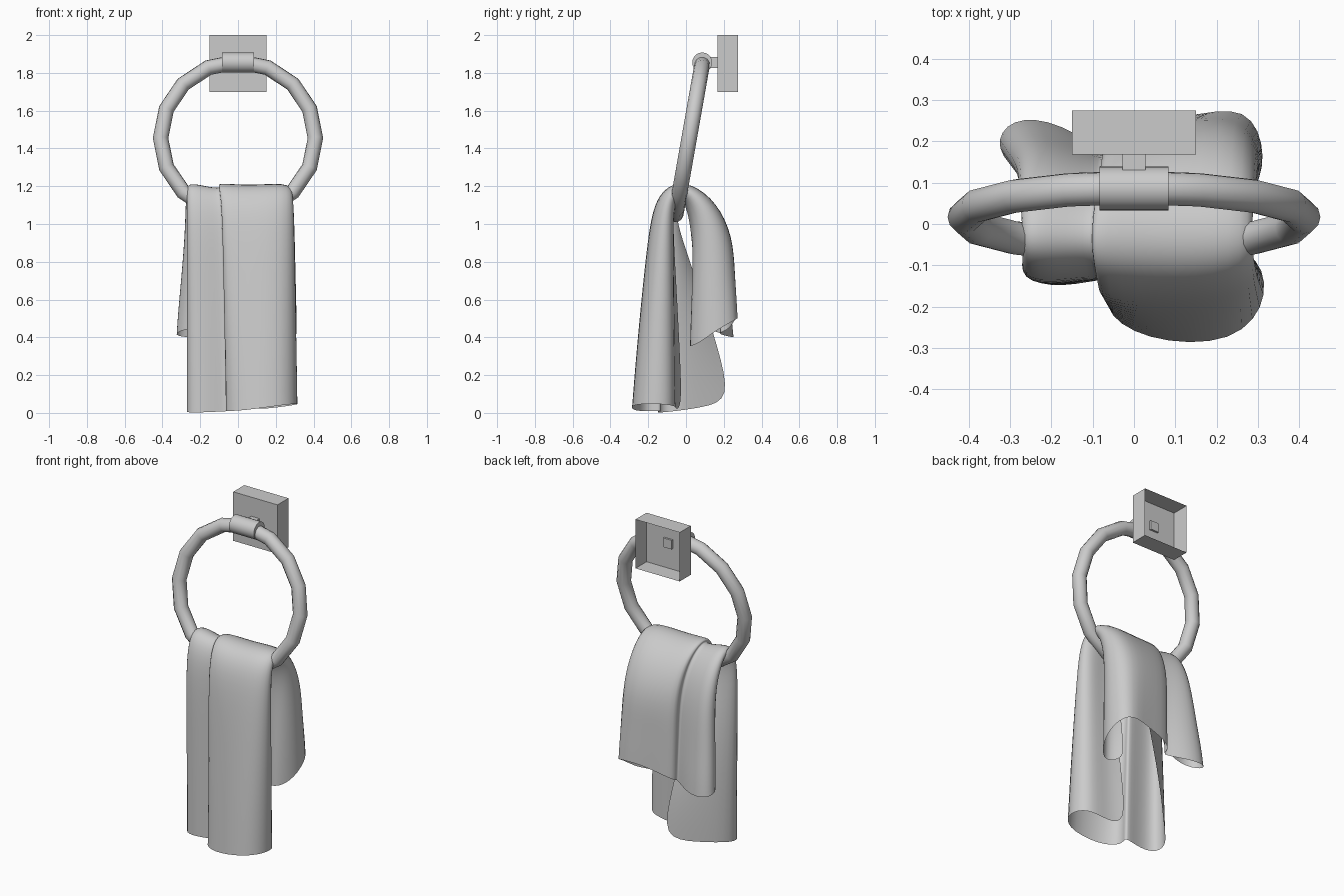
import bpy, bmesh, math
from mathutils import Vector

if "Cube" in bpy.data.objects:
    bpy.data.objects.remove(bpy.data.objects["Cube"])


def add_mesh(name, bm):
    me = bpy.data.meshes.new(name)
    bm.to_mesh(me)
    bm.free()
    ob = bpy.data.objects.new(name, me)
    bpy.context.collection.objects.link(ob)
    return ob


def box(name, lo, hi, open_back=False):
    bm = bmesh.new()
    bmesh.ops.create_cube(bm, size=1)
    lo, hi = Vector(lo), Vector(hi)
    for v in bm.verts:
        v.co = Vector([(lo[i] + hi[i]) / 2 + v.co[i] * (hi[i] - lo[i]) for i in range(3)])
    if open_back:
        bm.normal_update()
        bmesh.ops.delete(bm, geom=[f for f in bm.faces if f.normal.y > 0.9], context='FACES')
    return add_mesh(name, bm)


def smooth(ob, angle):
    bpy.ops.object.select_all(action='DESELECT')
    ob.select_set(True)
    bpy.context.view_layer.objects.active = ob
    bpy.ops.object.shade_smooth_by_angle(angle=math.radians(angle))


# Wall plate (hollow at the back) and stem
box("wall_plate", (-0.15, 0.168, 1.70), (0.15, 0.275, 2.0), open_back=True)
box("stem", (-0.028, 0.10, 1.827), (0.028, 0.18, 1.883))

# Collar holding the ring
bpy.ops.mesh.primitive_cylinder_add(vertices=20, radius=0.053, depth=0.168,
                                    location=(0, 0.086, 1.855), rotation=(0, math.pi / 2, 0))
collar = bpy.context.object
collar.name = "collar"
smooth(collar, 40)

# Tilted sixteen-sided ring
bpy.ops.mesh.primitive_torus_add(major_segments=16, minor_segments=12, major_radius=0.41,
                                 minor_radius=0.041, location=(0, 0.017, 1.455),
                                 rotation=(math.radians(80), 0, 0))
ring = bpy.context.object
ring.name = "ring"
smooth(ring, 40)

# Towel cross-sections, each running right inner edge -> right roll -> fold -> left return
front_hem = [(.04, -.02, .02), (.14, -.06, .02), (.29, -.05, .04), (.335, -.17, .05),
             (.25, -.295, .045), (.02, -.285, .01), (-.09, -.20, .01), (-.03, -.12, .01),
             (-.14, -.15, .005), (-.265, -.15, .0), (-.285, -.05, .01), (-.14, .09, .03),
             (.0, .24, .07)]
front_top = [(x, y, 1.0) for x, y in
             [(.12, -.07), (.18, -.07), (.27, -.065), (.315, -.12), (.25, -.195), (.05, -.195),
              (-.11, -.185), (-.06, -.13), (-.15, -.14), (-.26, -.15), (-.285, -.09),
              (-.2, -.045), (-.08, -.05)]]
crest = [(x, -.035, z) for x, z in
         [(.12, 1.13), (.18, 1.13), (.25, 1.14), (.295, 1.18), (.255, 1.225), (.05, 1.205),
          (-.135, 1.225), (-.09, 1.19), (-.17, 1.20), (-.26, 1.225), (-.28, 1.18),
          (-.2, 1.13), (-.08, 1.12)]]
back_top = [(x, y, .94) for x, y in
            [(.15, .03), (.22, .04), (.28, .06), (.315, .15), (.26, .255), (.08, .245),
             (-.10, .22), (-.05, .14), (-.15, .17), (-.26, .20), (-.30, .12),
             (-.22, .06), (-.1, .08)]]
back_hem = [(.13, .07, .36), (.21, .0, .35), (.285, .06, .36), (.325, .16, .44),
            (.28, .295, .51), (.12, .255, .50), (-.10, .235, .44), (-.04, .15, .42),
            (-.18, .25, .40), (-.30, .26, .40), (-.345, .185, .42), (-.26, .10, .45),
            (-.08, .16, .47)]


def blend(a, b, wx, wz):
    return [(p[0] + (q[0] - p[0]) * wx, p[1] + (q[1] - p[1]) * wx, p[2] + (q[2] - p[2]) * wz)
            for p, q in zip(a, b)]


rows = [back_hem, blend(back_top, back_hem, .85, .8), blend(back_top, back_hem, .45, .45),
        back_top, blend(crest, back_top, .7, .36), blend(crest, back_top, .25, .0),
        blend(crest, front_top, .3, .0), blend(crest, front_top, .75, .35), front_top,
        blend(front_top, front_hem, .4, .35), blend(front_top, front_hem, .75, .7), front_hem]

# Towel sheet draped over the ring
bm = bmesh.new()
grid = [[bm.verts.new(p) for p in row] for row in rows]
for a, b in zip(grid, grid[1:]):
    for i in range(len(a) - 1):
        bm.faces.new((a[i], a[i + 1], b[i + 1], b[i]))
bmesh.ops.recalc_face_normals(bm, faces=bm.faces[:])
towel = add_mesh("towel", bm)
for p in towel.data.polygons:
    p.use_smooth = True
sub = towel.modifiers.new("soften", 'SUBSURF')
sub.levels = sub.render_levels = 2
